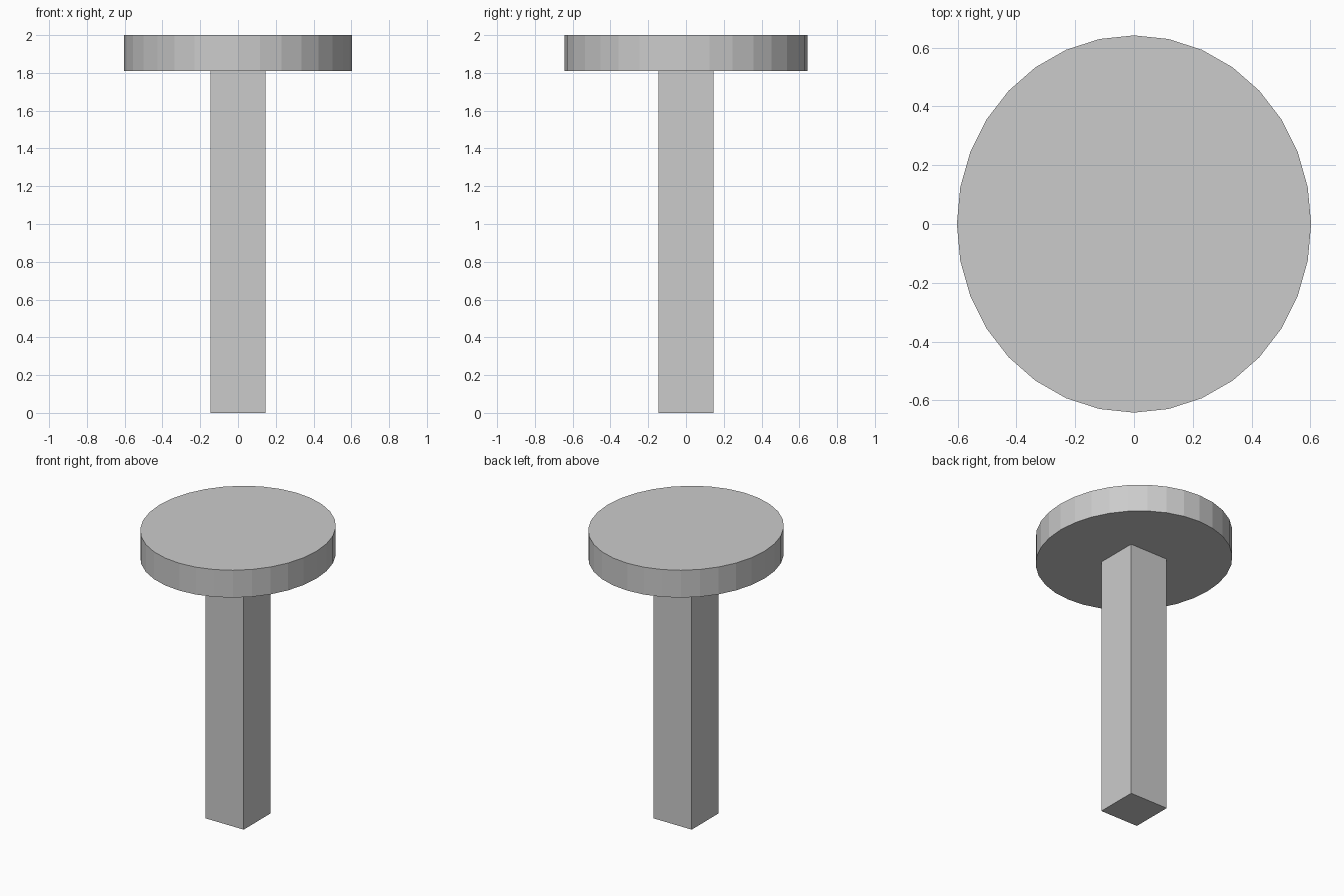
import bpy

if "Cube" in bpy.data.objects:
    bpy.data.objects.remove(bpy.data.objects["Cube"])

POST_HALF = 0.146
HEAD_BOTTOM = 1.81
HEIGHT = 2.0
HEAD_RX, HEAD_RY = 0.603, 0.642


def finish(name, scale):
    obj = bpy.context.object
    obj.name = name
    obj.scale = scale
    bpy.ops.object.transform_apply(location=False, rotation=False, scale=True)


# Square post
bpy.ops.mesh.primitive_cube_add(size=1, location=(0, 0, HEAD_BOTTOM / 2))
finish("post", (2 * POST_HALF, 2 * POST_HALF, HEAD_BOTTOM))

# Flat, slightly oval 32-sided head
bpy.ops.mesh.primitive_cylinder_add(
    vertices=32, radius=1, depth=1,
    location=(0, 0, (HEAD_BOTTOM + HEIGHT) / 2))
finish("head", (HEAD_RX, HEAD_RY, HEIGHT - HEAD_BOTTOM))
